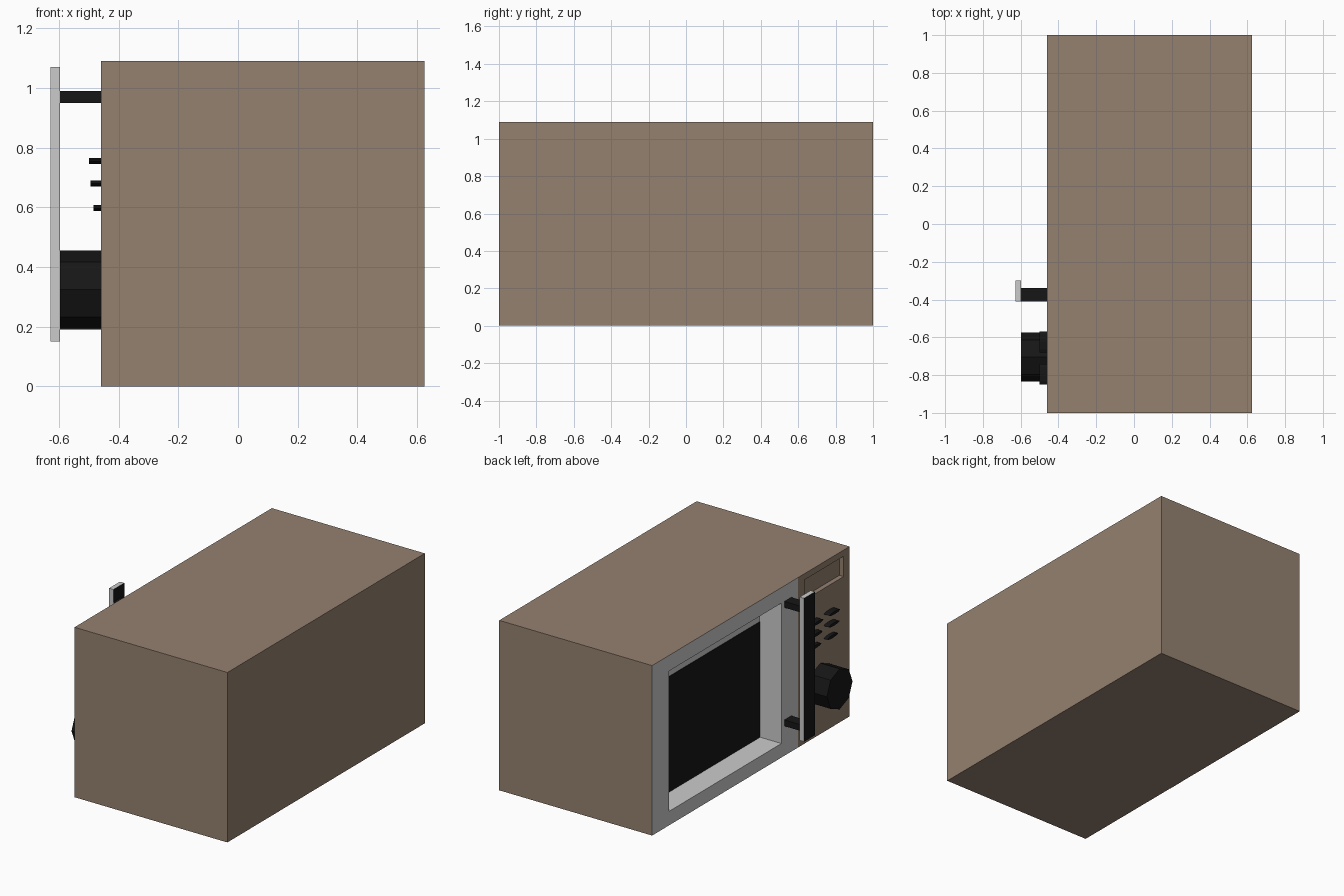
import bpy, bmesh, math
from mathutils import Matrix

if "Cube" in bpy.data.objects:
    bpy.data.objects.remove(bpy.data.objects["Cube"])


def material(name, rgb):
    m = bpy.data.materials.new(name)
    m.diffuse_color = (*rgb, 1)
    m.use_nodes = True
    m.node_tree.nodes["Principled BSDF"].inputs["Base Color"].default_value = m.diffuse_color
    return m


BROWN = material("brown_casing", (0.30, 0.22, 0.16))
BLACK = material("black_plastic", (0.008, 0.008, 0.008))
GREY = material("grey_metal", (0.8, 0.8, 0.8))


def finish(name, bm, mats):
    me = bpy.data.meshes.new(name)
    bm.to_mesh(me)
    bm.free()
    for m in mats:
        me.materials.append(m)
    ob = bpy.data.objects.new(name, me)
    bpy.context.collection.objects.link(ob)
    return ob


def rings(name, loops, mats, back=False, front=True):
    """Bridge rectangles (x, y0, y1, z0, z1), ordered so faces look toward -x."""
    bm = bmesh.new()
    rs = [[bm.verts.new((x, y, z)) for y, z in ((y1, z0), (y0, z0), (y0, z1), (y1, z1))]
          for x, y0, y1, z0, z1 in loops]
    for a, b in zip(rs, rs[1:]):
        for i in range(4):
            j = (i + 1) % 4
            bm.faces.new((a[i], a[j], b[j], b[i]))
    if front:
        bm.faces.new(rs[-1])
    if back:
        bm.faces.new(rs[0][::-1])
    return finish(name, bm, mats)


def box(name, x0, x1, y0, y1, z0, z1, mats):
    return rings(name, [(x1, y0, y1, z0, z1), (x0, y0, y1, z0, z1)], mats, back=True)


def dial(name, x0, x1, y, z, ry, rz):
    """Eight-sided cylinder along x."""
    bm = bmesh.new()
    bmesh.ops.create_cone(bm, cap_ends=True, segments=8, radius1=1, radius2=1, depth=1)
    bm.transform(Matrix.Translation(((x0 + x1) / 2, y, z))
                 @ Matrix.Diagonal((x1 - x0, ry, rz, 1))
                 @ Matrix.Rotation(math.pi / 2, 4, 'Y'))
    return finish(name, bm, [BLACK])


FX, BX, H, SPLIT = -0.46, 0.625, 1.09, -0.48

# Casing, open at the front
rings("casing", [(BX, -1, 1, 0, H), (FX, -1, 1, 0, H)], [BROWN], back=True, front=False)

# Door frame with deep window recess, and dark glass at its back
hole = (-0.31, 0.83, 0.09, 0.99)
rings("door_frame", [(FX, SPLIT, 1, 0, H), (FX, *hole), (FX + 0.156, *hole)], [GREY])
box("window_glass", FX + 0.151, FX + 0.155, -0.31, 0.83, 0.09, 0.83, [BLACK])

# Control panel with shallow display recess
disp = (-0.94, -0.543, 0.92, 1.05)
rings("control_panel", [(FX, -1, SPLIT, 0, H), (FX, *disp), (FX + 0.03, *disp)], [BROWN])

# Buttons, two columns of three
for r, (z, x) in enumerate(((0.755, -0.50), (0.68, -0.495), (0.598, -0.485))):
    for c, y in enumerate((-0.625, -0.795)):
        dial(f"button_{r}_{c}", x, FX, y, z, 0.055, 0.01)

# Timer knob
dial("timer_knob", -0.597, FX, -0.705, 0.325, 0.13, 0.13)

# Handle: black front and back, grey edges, on two posts
bar = box("handle_bar", -0.628, -0.597, -0.41, -0.30, 0.15, 1.07, [GREY, BLACK])
for p in bar.data.polygons:
    p.material_index = int(abs(p.normal.x) > 0.5)
for label, z in (("lower", 0.19), ("upper", 0.95)):
    box(f"handle_post_{label}", -0.597, FX, -0.41, -0.34, z, z + 0.04, [BLACK])
